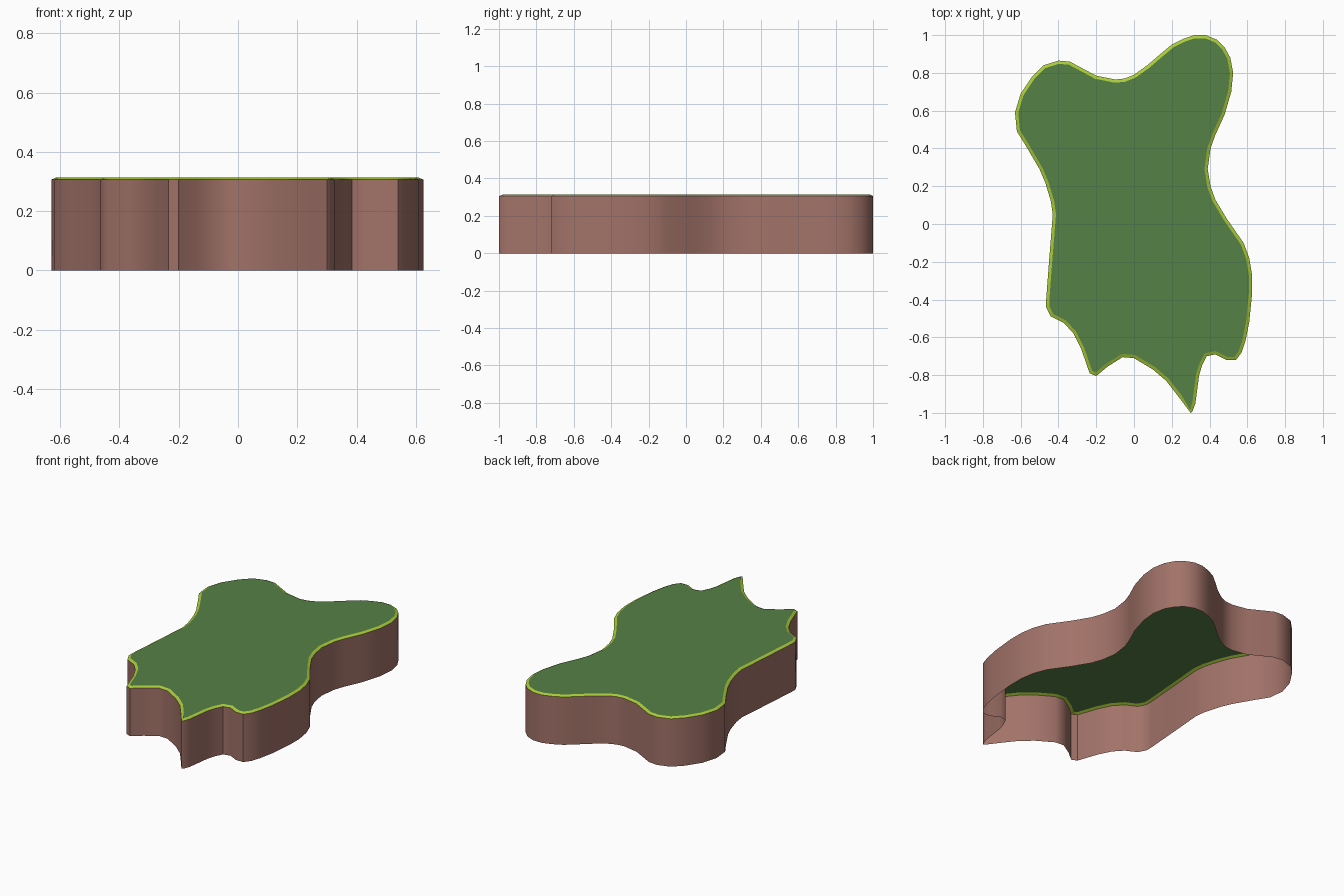
import bpy
from mathutils import Vector

if "Cube" in bpy.data.objects:
    bpy.data.objects.remove(bpy.data.objects["Cube"])

# Outline of the land slab, clockwise from the upper left lobe
OUTLINE = [
    (-.40, .865), (-.34, .86), (-.20, .785), (-.10, .765), (-.05, .77), (0, .79),
    (.07, .84), (.14, .90), (.20, .95), (.26, .98), (.32, 1), (.38, 1), (.44, .975),
    (.48, .935), (.51, .88), (.525, .80), (.515, .70), (.48, .58), (.43, .47),
    (.405, .40), (.39, .29), (.405, .20), (.43, .13), (.49, .03), (.58, -.10),
    (.61, -.18), (.625, -.27), (.625, -.37), (.61, -.52), (.59, -.62), (.57, -.68),
    (.54, -.72), (.49, -.72), (.43, -.69), (.385, -.70), (.36, -.75), (.345, -.80),
    (.325, -.95), (.31, -.99), (.30, -1), (.24, -.92), (.17, -.83), (.10, -.77),
    (0, -.71), (-.06, -.705), (-.14, -.755), (-.20, -.805), (-.235, -.79),
    (-.28, -.66), (-.32, -.58), (-.37, -.525), (-.44, -.49), (-.465, -.44),
    (-.465, -.40), (-.45, -.20), (-.43, .05), (-.44, .12), (-.47, .22), (-.50, .29),
    (-.57, .41), (-.62, .49), (-.63, .59), (-.60, .69), (-.54, .78), (-.48, .84)]
WALL_TOP, TOP, INSET = .306, .314, .017


def material(name, color):
    m = bpy.data.materials.new(name)
    m.diffuse_color = (*color, 1)
    m.use_nodes = True
    m.node_tree.nodes["Principled BSDF"].inputs["Base Color"].default_value = m.diffuse_color
    return m


def inset(points, d):
    """Move a clockwise loop inward by d, with limited mitres."""
    pts = [Vector(p) for p in points]
    out = []
    for i, p in enumerate(pts):
        a = (p - pts[i - 1]).normalized()
        b = (pts[(i + 1) % len(pts)] - p).normalized()
        na, nb = Vector((a.y, -a.x)), Vector((b.y, -b.x))
        n = (na + nb).normalized()
        out.append(p + n * d / max(n.dot(na), .5))
    return out


def make(name, verts, faces, mat, smooth):
    me = bpy.data.meshes.new(name)
    me.from_pydata(verts, [], faces)
    me.materials.append(mat)
    ob = bpy.data.objects.new(name, me)
    bpy.context.collection.objects.link(ob)
    if smooth:
        bpy.context.view_layer.objects.active = ob
        ob.select_set(True)
        bpy.ops.object.shade_smooth_by_angle(angle=.7)
        ob.select_set(False)
    return ob


def band(name, low, z0, high, z1, mat):
    n = len(low)
    verts = [(p[0], p[1], z0) for p in low] + [(p[0], p[1], z1) for p in high]
    faces = [((i + 1) % n, i, n + i, n + (i + 1) % n) for i in range(n)]
    return make(name, verts, faces, mat, True)


earth = material("earth brown", (.36, .17, .14))
lime = material("lime edge", (.40, .60, .04))
grass = material("grass green", (.09, .22, .06))
inner = inset(OUTLINE, INSET)

# Hollow earth wall, open underneath
band("earth_wall", OUTLINE, 0, OUTLINE, WALL_TOP, earth)
# Narrow bevelled lime rim
band("lime_rim", OUTLINE, WALL_TOP, inner, TOP, lime)
# Flat grass top
n = len(inner)
make("grass_top", [(p[0], p[1], TOP) for p in inner], [tuple(reversed(range(n)))], grass, False)
